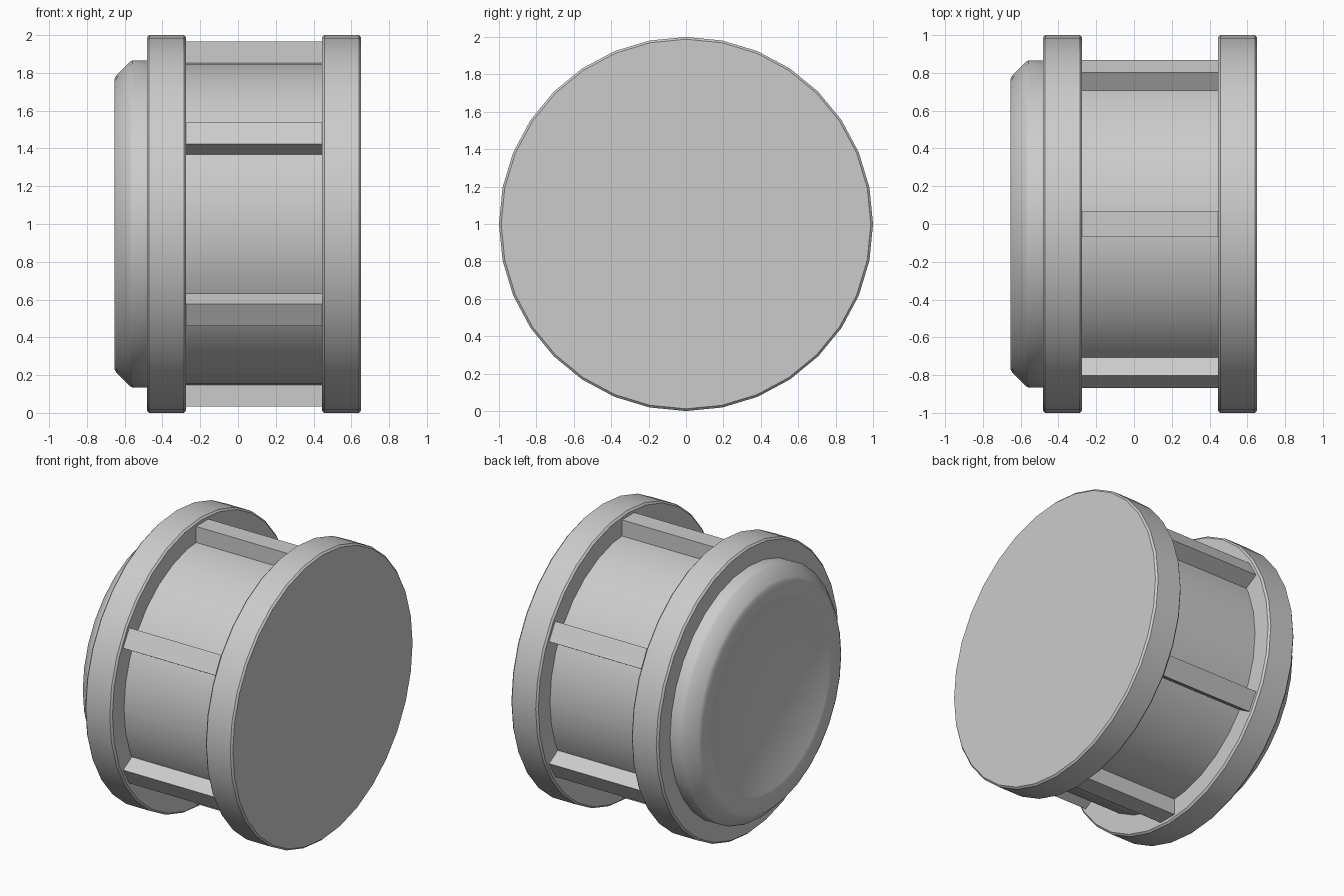
import bpy, bmesh, math
from mathutils import Matrix

if "Cube" in bpy.data.objects:
    bpy.data.objects.remove(bpy.data.objects["Cube"])

SIDES = 32
CENTRE = Matrix.Translation((0, 0, 1))


def finish(bm, name):
    bmesh.ops.recalc_face_normals(bm, faces=bm.faces)
    mesh = bpy.data.meshes.new(name)
    bm.to_mesh(mesh)
    bm.free()
    obj = bpy.data.objects.new(name, mesh)
    bpy.context.collection.objects.link(obj)
    bpy.ops.object.select_all(action='DESELECT')
    obj.select_set(True)
    bpy.context.view_layer.objects.active = obj
    bpy.ops.object.shade_smooth_by_angle(angle=math.radians(40))
    return obj


def lathe_x(name, profile):
    """Spin (x, radius) points around the x axis; both ends get a flat disc."""
    bm = bmesh.new()
    rings = []
    for x, r in profile:
        rings.append([bm.verts.new((x, r * math.sin(math.tau * i / SIDES),
                                    1 + r * math.cos(math.tau * i / SIDES)))
                      for i in range(SIDES)])
    for a, b in zip(rings, rings[1:]):
        for i in range(SIDES):
            j = (i + 1) % SIDES
            bm.faces.new((a[i], a[j], b[j], b[i]))
    bm.faces.new(rings[0])
    bm.faces.new(rings[-1])
    return finish(bm, name)


def flange(x0, x1, r=1.0, b=0.012):
    """Rim edge points with tiny chamfers."""
    return [(x0, r - b), (x0 + b, r), (x1 - b, r), (x1, r - b)]


# Turned body: dished cap, left flange, drum, right flange
profile = [(-0.585, 0.49), (-0.65, 0.65), (-0.655, 0.67),
           (-0.655, 0.765), (-0.645, 0.785), (-0.575, 0.857), (-0.56, 0.865),
           (-0.483, 0.865)]
profile += flange(-0.483, -0.275)
profile += [(-0.275, 0.86), (0.445, 0.86)]
profile += flange(0.445, 0.652)
lathe_x("spool_body", profile)

# Six ribs along the drum between the flanges
R_IN, R_OUT, WIDTH = 0.845, 0.965, 0.135
for k in range(6):
    bm = bmesh.new()
    place = (CENTRE @ Matrix.Rotation(math.radians(60 * k), 4, 'X')
             @ Matrix.Translation((0.085, 0, (R_IN + R_OUT) / 2))
             @ Matrix.Diagonal((0.72, WIDTH, R_OUT - R_IN, 1)))
    bmesh.ops.create_cube(bm, size=1, matrix=place)
    finish(bm, f"drum_rib_{k + 1}")
